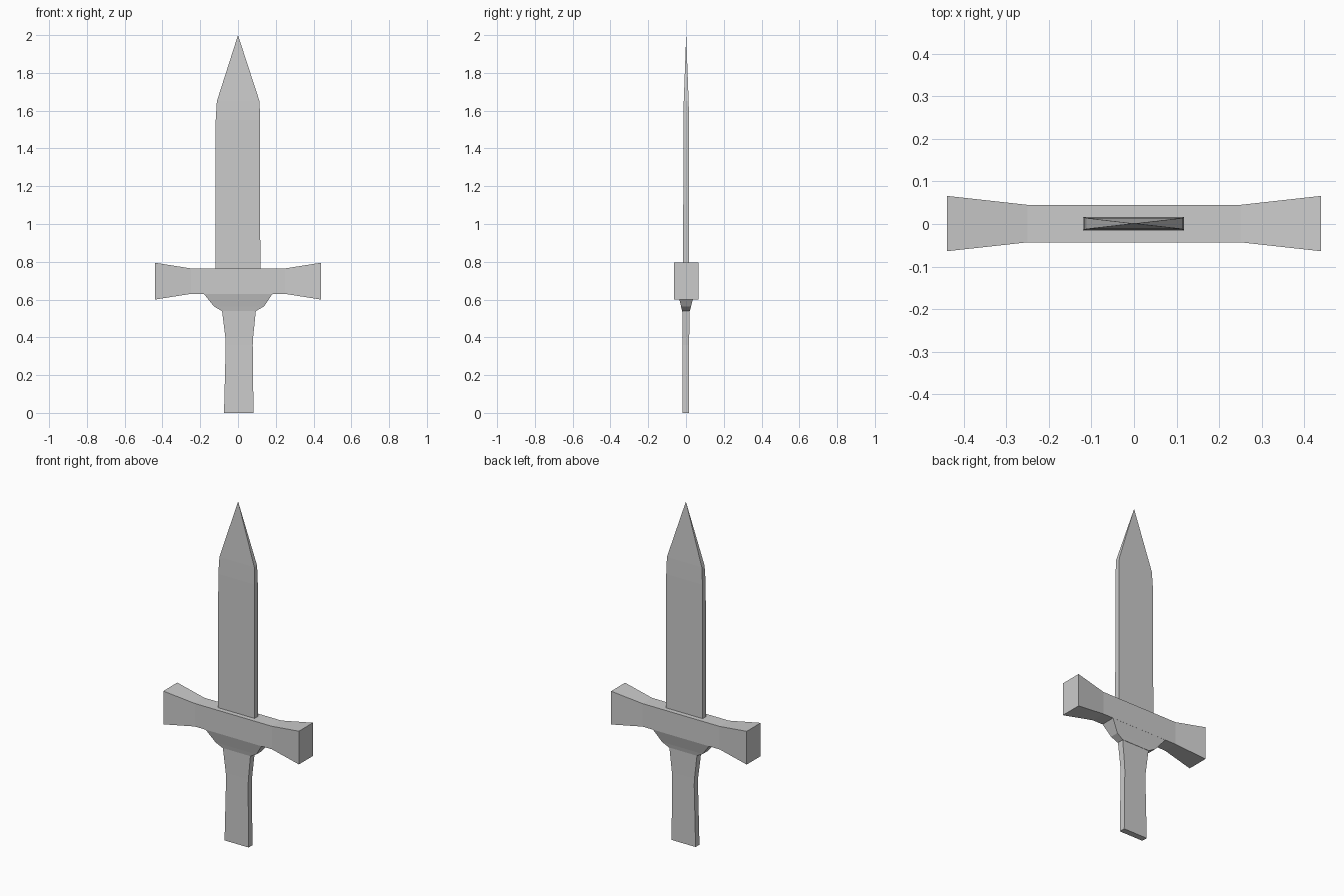
import bpy, bmesh

if "Cube" in bpy.data.objects:
    bpy.data.objects.remove(bpy.data.objects["Cube"])


def loft(name, sections, axis='Z'):
    """Skin a chain of rectangles: (position, lo_a, hi_a, lo_y, hi_y)."""
    bm = bmesh.new()
    rings = []
    for p, a0, a1, y0, y1 in sections:
        corners = [(a0, y0), (a1, y0), (a1, y1), (a0, y1)]
        rings.append([bm.verts.new((a, y, p) if axis == 'Z' else (p, y, a))
                      for a, y in corners])
    for r, s in zip(rings, rings[1:]):
        for i in range(4):
            j = (i + 1) % 4
            bm.faces.new((r[i], r[j], s[j], s[i]))
    bm.faces.new(rings[0])
    bm.faces.new(rings[-1])
    bmesh.ops.remove_doubles(bm, verts=bm.verts, dist=1e-5)
    bmesh.ops.recalc_face_normals(bm, faces=bm.faces)
    mesh = bpy.data.meshes.new(name)
    bm.to_mesh(mesh)
    bm.free()
    obj = bpy.data.objects.new(name, mesh)
    bpy.context.collection.objects.link(obj)
    return obj


# Blade: flat bar, closed by a four-sided point
blade = loft("blade", [
    (0.75, -0.12, 0.118, -0.015, 0.017),
    (1.55, -0.118, 0.117, -0.014, 0.016),
    (1.65, -0.112, 0.114, -0.012, 0.014)])
bm = bmesh.new()
bm.from_mesh(blade.data)
top = max(bm.faces, key=lambda f: f.calc_center_median().z)
tip = bmesh.ops.poke(bm, faces=[top])["verts"][0]
tip.co = (0, 0.001, 2.0)
bm.to_mesh(blade.data)
bm.free()

# Crossguard: straight middle with flared ends
loft("crossguard", [
    (-0.44, 0.60, 0.795, -0.064, 0.066),
    (-0.25, 0.63, 0.765, -0.043, 0.045),
    (0.25, 0.63, 0.765, -0.043, 0.045),
    (0.44, 0.60, 0.795, -0.064, 0.066)], axis='X')

# Collar: stepped taper from guard to grip
loft("collar", [
    (0.54, -0.086, 0.096, -0.021, 0.021),
    (0.563, -0.127, 0.137, -0.026, 0.026),
    (0.632, -0.182, 0.184, -0.043, 0.045)])

# Grip: slightly waisted flat handle
loft("grip", [
    (0.0, -0.074, 0.082, -0.019, 0.017),
    (0.36, -0.065, 0.078, -0.018, 0.017),
    (0.40, -0.067, 0.080, -0.018, 0.017),
    (0.545, -0.085, 0.095, -0.020, 0.019)])
